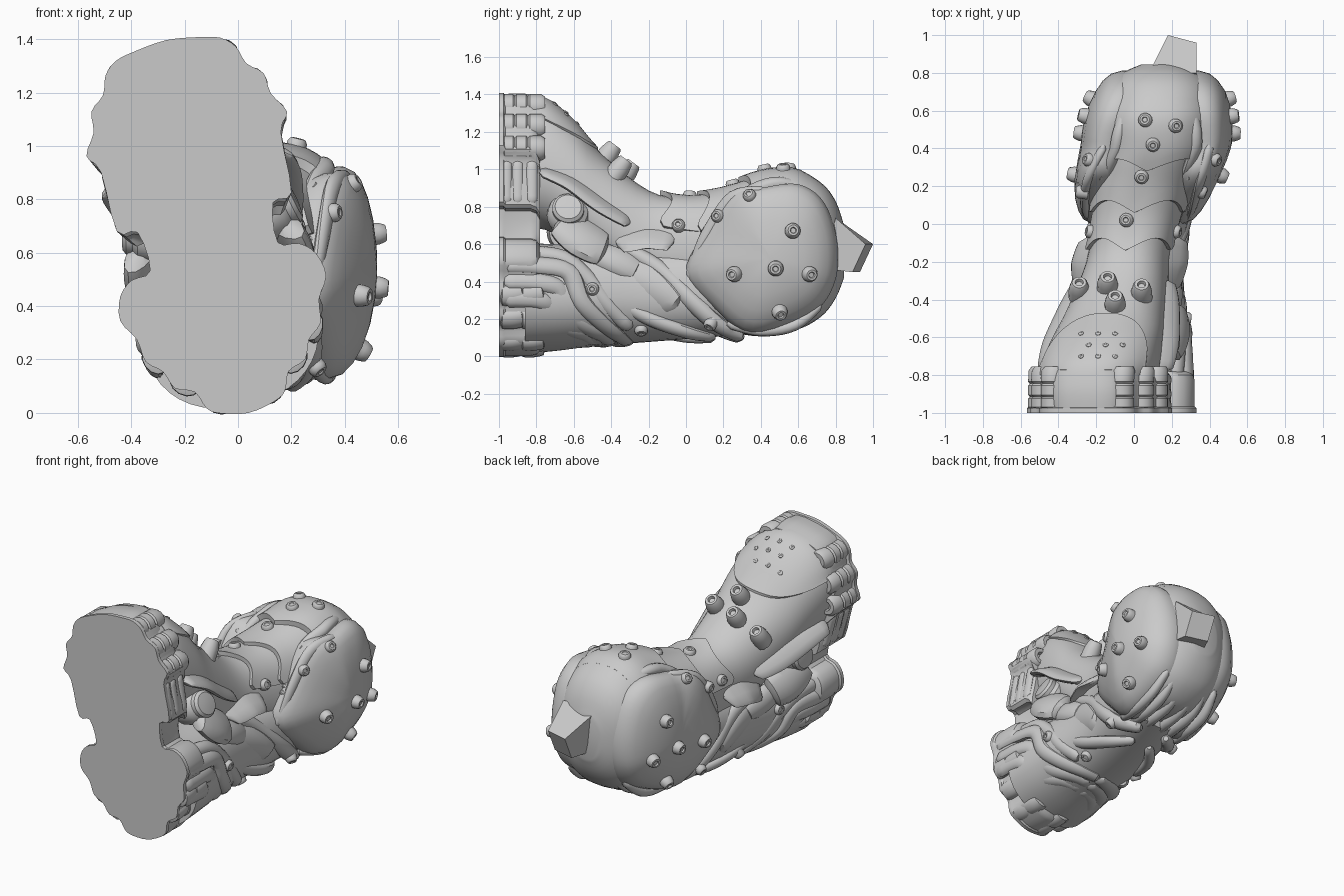
import bpy, bmesh
from math import sin, cos, pi, radians, sqrt
from mathutils import Vector
from mathutils.bvhtree import BVHTree

if "Cube" in bpy.data.objects:
    bpy.data.objects.remove(bpy.data.objects["Cube"])

grey = bpy.data.materials.new("plain grey")
grey.use_nodes = True
grey.diffuse_color = (0.59, 0.59, 0.59, 1)
grey.node_tree.nodes["Principled BSDF"].inputs["Base Color"].default_value = grey.diffuse_color

parts = []
hit_verts, hit_faces = [], []


def clamp(t):
    return max(0.0, min(1.0, t))


def place(p):
    """Map symmetric limb space (across, along, up) to the world: the limb twists along y."""
    t = clamp((p.y + 0.8) / 1.2)
    a = radians(12.5) * (1 - t)
    middle = 0.04 + 0.06 * t * t - 0.018 * sin(pi * t) + 0.04 * clamp((p.y - 0.2) / 0.5)
    return Vector((middle + p.x * cos(a) - p.z * sin(a), p.y, p.x * sin(a) + p.z * cos(a)))


def finish(name, bm, mirror=False, local=True):
    if mirror:
        copy = bmesh.ops.duplicate(bm, geom=bm.verts[:] + bm.edges[:] + bm.faces[:])
        for v in copy["geom"]:
            if isinstance(v, bmesh.types.BMVert):
                v.co.x = -v.co.x
    if local:
        for v in bm.verts:
            v.co = place(v.co)
    bmesh.ops.recalc_face_normals(bm, faces=bm.faces)
    mesh = bpy.data.meshes.new(name)
    bm.to_mesh(mesh)
    bm.free()
    mesh.materials.append(grey)
    ob = bpy.data.objects.new(name, mesh)
    bpy.context.scene.collection.objects.link(ob)
    parts.append(ob)
    base = len(hit_verts)
    hit_verts.extend(v.co.copy() for v in mesh.vertices)
    hit_faces.extend([base + i for i in f.vertices] for f in mesh.polygons)


def skin(bm, rings):
    rows = [[bm.verts.new(p) for p in r] for r in rings]
    n = len(rows[0])
    for a, b in zip(rows, rows[1:]):
        for i in range(n):
            bm.faces.new((a[i], a[(i + 1) % n], b[(i + 1) % n], b[i]))
    bm.faces.new(rows[0][::-1])
    bm.faces.new(rows[-1])


def curve(points, n=4, closed=False):
    """Smooth line through the points."""
    p = [Vector(q) for q in points]
    count = len(p)
    pick = (lambda i: p[i % count]) if closed else (lambda i: p[max(0, min(count - 1, i))])
    out = []
    for i in range(count if closed else count - 1):
        a, b, c, d = (pick(i + k) for k in (-1, 0, 1, 2))
        for k in range(n):
            t = k / n
            out.append(b + (c - a) * (t / 2) + (a * 2 - b * 5 + c * 4 - d) * (t * t / 2)
                       + (b * 3 - a - c * 3 + d) * (t ** 3 / 2))
    return out if closed else out + [p[-1]]


def surf(st, y, a, grow=1.0):
    """Point on a limb surface at y and angle a from the top."""
    i = 0
    while i < len(st) - 2 and st[i + 1][0] < y:
        i += 1
    s = st[i].lerp(st[i + 1], clamp((y - st[i][0]) / (st[i + 1][0] - st[i][0])))
    squash = lambda w: abs(w) ** 0.88 * (1 if w > 0 else -1)
    return Vector((s[2] * squash(sin(a)) * grow, y, s[1] + s[3] * squash(cos(a)) * grow))


def limb(name, st):
    bm = bmesh.new()
    skin(bm, [[surf(st, s[0], 2 * pi * k / 40) for k in range(40)] for s in st])
    finish(name, bm)


def patch(name, st, spread, start, end, lift0, lift1):
    """Raised plate lying on top of a limb."""
    bm, rings, steps = bmesh.new(), [], 8
    for i in range(29):
        a = spread * (i / 14 - 1)
        ys = [start(a) + (end(a) - start(a)) * k / steps for k in range(steps + 1)]
        outer = [surf(st, y, a, 1 + lift0 + (lift1 - lift0) * k / steps) for k, y in enumerate(ys)]
        rings.append(outer + [surf(st, y, a, 0.93) for y in reversed(ys)])
    skin(bm, rings)
    finish(name, bm)


def strap(bm, points, width, thick, middle=0.4, taper=0.6):
    path = curve(points, 5)
    rings, last = [], len(path) - 1
    for i, p in enumerate(path):
        along = (path[min(i + 1, last)] - path[max(i - 1, 0)]).normalized()
        out = Vector((p.x, 0, p.z - middle)).normalized()
        side = along.cross(out).normalized()
        out = side.cross(along)
        g = taper + (1 - taper) * sin(pi * i / last) ** 0.5 if 0 < i < last else taper * 0.6
        ring = []
        for k in range(12):
            c, s = cos(pi * k / 6), sin(pi * k / 6)
            ring.append(p + side * width * g * c + out * thick * g * s)
        rings.append(ring)
    skin(bm, rings)


def turned(bm, origin, axis, profile, sides=14):
    """Lathe (radius, height) pairs around an axis."""
    axis = Vector(axis).normalized()
    q = axis.to_track_quat('Z', 'Y')
    skin(bm, [[Vector(origin) + q @ Vector((r * cos(2 * pi * k / sides), r * sin(2 * pi * k / sides), h))
               for k in range(sides)] for r, h in profile])


# Cuff with the flat cut face
half = [(0, 0), (.1, .02), (.15, .05), (.18, .12), (.25, .15), (.28, .22), (.335, .27), (.35, .36), (.395, .44),
        (.375, .53), (.32, .58), (.245, .6), (.26, .75), (.335, .77), (.345, 1.0), (.385, 1.07),
        (.34, 1.15), (.33, 1.23), (.275, 1.28), (.25, 1.35), (.2, 1.395), (.12, 1.415), (0, 1.43)]
outline = curve(half + [(-u, v) for u, v in half[-2:0:-1]], 3, True)
bm = bmesh.new()
skin(bm, [[Vector((p.x * s, y, .3 + (p.y - .3) * s)) for p in outline]
          for y, s in ((-1, 1), (-.975, 1), (-.965, .975), (-.83, .975), (-.8, .95), (-.78, .88))])
finish("cut_cuff", bm)

# Barrels, top plate, ribbed panels and lower ridges on the cuff
bm = bmesh.new()
barrel = [(.05, 0), (.068, .015), (.068, .06), (.058, .07), (.068, .08), (.068, .13), (.058, .14),
          (.068, .15), (.068, .21), (.055, .23), (.03, .23), (.025, .2)]
for u, v in ((.185, 1.325), (.265, 1.2), (.31, 1.07)):
    turned(bm, (u, -.985, v), (0, 1, 0), barrel)
finish("cuff_barrels", bm, True)
bm = bmesh.new()
strap(bm, [(0, -.99, 1.385), (0, -.88, 1.39), (0, -.76, 1.37)], .17, .035, .4, .95)
finish("cuff_top_plate", bm)
bm = bmesh.new()
for y in (-.96, -.9, -.825):
    strap(bm, [(.315, y, .77), (.32, y, .88), (.325, y, 1.0)], .033, .022, .88, .95)
finish("cuff_panels", bm, True)
bm = bmesh.new()
for u, v in ((.3, .27), (.21, .16), (.09, .06)):
    for y in (-.93, -.82):
        strap(bm, [(u, y - .06, v), (u, y, v), (u, y + .06, v + .01)], .06, .045, .4, .9)
finish("cuff_ridges", bm, True)

# Limb cores
arm = curve([(-.86, 1.06, .31, .35), (-.75, 1.05, .31, .35), (-.6, .94, .29, .33), (-.45, .79, .26, .3),
             (-.2, .62, .22, .27), (0, .58, .23, .27), (.2, .56, .26, .33), (.4, .56, .3, .41),
             (.58, .57, .32, .43), (.72, .57, .28, .36), (.8, .57, .2, .26), (.845, .56, .1, .14)])
limb("arm_and_head_core", arm)
lower = curve([(-.86, .32, .33, .29), (-.7, .32, .32, .28), (-.5, .33, .3, .27), (-.2, .34, .26, .26),
               (.1, .36, .26, .26), (.35, .4, .25, .28)])
limb("lower_arm_core", lower)

# Domed plate and overlapping scales on top
dome = radians(62)
patch("dome_plate", arm, dome, lambda a: -.8,
      lambda a: -.77 + .3 * sqrt(max(0, 1 - (a / dome) ** 2)), .01, .05)
for name, y0, y1 in (("front", -.14, .14), ("middle", .06, .36), ("rear", .28, .66)):
    patch(name + "_scale", arm, radians(76), lambda a: y0 + .065 * abs(sin(2.6 * a)),
          lambda a: y1, .1, .0)

# Side hubs and the shoulder straps
bm = bmesh.new()
turned(bm, (.2, -.63, .72), (1, 0, .25), [(.1, -.05), (.115, .02), (.105, .07), (.085, .09), (.085, .115),
                                         (.07, .13), (.03, .135)], 24)
strap(bm, [(.27, -.68, .68), (.28, -.56, .59), (.26, -.43, .53)], .125, .06)
finish("side_hubs", bm, True)
bm = bmesh.new()
strap(bm, [(.3, -.78, .95), (.285, -.62, .89), (.25, -.45, .78), (.21, -.3, .7)], .1, .03)
strap(bm, [(.2, -.38, .6), (.195, -.22, .64), (.2, -.06, .62)], .15, .03)
finish("shoulder_straps", bm, True)

# Nested chevron bands wrapping the lower arm
bm = bmesh.new()
for d in (0, .09, .18):
    strap(bm, [(.345 - d * .2, -.97, .43 - d), (.34 - d * .2, -.8, .425 - d),
               (.32 - d * .25, -.63 - d * .6, .4 - d), (.29 - d * .4, -.56 - d, .25 - d * .4),
               (.22 - d * .2, -.46 - d, .16 - d * .2), (.12, -.36 - d, .1), (0, -.32 - d, .085)],
          .05, .032, .33, .95)
strap(bm, [(.3, -.84, .5), (.3, -.66, .48), (.28, -.53, .38), (.25, -.42, .24), (.18, -.3, .13)],
      .045, .035, .33, .9)
finish("chevron_bands", bm, True)

# Braided pads running down to the head
bm = bmesh.new()
strap(bm, [(.24, -.5, .53), (.24, -.38, .48), (.225, -.26, .42)], .08, .05)
strap(bm, [(.215, -.34, .46), (.22, -.2, .36), (.22, -.05, .24)], .1, .05)
strap(bm, [(.21, -.36, .57), (.21, -.16, .46), (.23, .02, .29), (.2, .16, .17), (.1, .3, .1)], .05, .045)
strap(bm, [(.22, -.4, .28), (.21, -.2, .18), (.16, 0, .12), (.06, .15, .1)], .04, .035)
finish("braided_pads", bm, True)

# Side shells of the head with a raised lip
rim = curve([(0, .43), (.1, .65), (.25, .87), (.4, .9), (.6, .92), (.74, .82), (.81, .6), (.79, .38),
             (.66, .22), (.35, .12), (.15, .25)], 5, True)


def edge(p):
    return .29 - .1 * clamp((p.x - .45) / .4) - .08 * clamp((.4 - p.y) / .3) - .05 * clamp(1 - p.x * 5)


mid = Vector((.45, .53))
bm = bmesh.new()
rings = []
for s, drop in ((.9, .14), (.99, .05), (1, 0), (.95, 0), (.85, 0), (.7, 0), (.5, 0), (.25, 0), (.06, 0)):
    ring = []
    for p in rim:
        q = mid + (p - mid) * s
        ring.append(Vector((edge(p) - drop + (.4 - edge(p)) * sqrt(1 - s * s) * (drop == 0), q.x, q.y)))
    rings.append(ring)
skin(bm, rings)
finish("side_shells", bm, True)
bm = bmesh.new()
strap(bm, [(.24, .02, .4), (.27, .06, .52), (.29, .12, .66), (.3, .25, .85), (.28, .42, .89)],
      .03, .025, .55, .8)
strap(bm, [(.2, .22, .77), (.21, .34, .88), (.2, .5, .93), (.13, .7, .88)], .035, .03, .55)
finish("shell_lips", bm, True)

# Teeth between the shell and the scales
bm = bmesh.new()
for i in range(8):
    t = i / 7
    turned(bm, (.265 - .01 * t, .1 + .17 * t, .58 + .24 * t), (-.5, -.5, .5),
           [(.02, -.03), (.02, .03), (.012, .05)], 8)
finish("teeth", bm, True)

# Ribs under the head
bm = bmesh.new()
for u in (.05, .13, .21):
    strap(bm, [(u, .22, .17), (u, .4, .14), (u, .58, .17), (u * .9, .72, .28)], .032, .035, .55)
finish("under_ribs", bm, True)

# Tapered block at the back
bm = bmesh.new()
skin(bm, [[(.08, .8, .74), (.33, .8, .74), (.33, .73, .47), (.08, .73, .47)],
          [(.18, 1, .6), (.33, .96, .6), (.33, .89, .45), (.18, .93, .45)]])
finish("back_block", bm, local=False)

# Studs and pegs seated on whatever surface lies below them
tree = BVHTree.FromPolygons(hit_verts, hit_faces)


def studs(name, rays, r, h, lean=None):
    bm = bmesh.new()
    for origin, direction in rays:
        spot, normal, _, _ = tree.ray_cast(Vector(origin), Vector(direction))
        if spot:
            if normal.dot(Vector(direction)) > 0:
                normal = -normal
            turned(bm, spot, lean or normal, [(r * 1.15, -.04), (r * 1.1, h * .35), (r * .9, h * .85),
                                              (r * .75, h), (r * .45, h), (r * .35, h * .8)])
    finish(name, bm, local=False)


def from_sides(spots):
    return [((s * 2, y, z), (-s, 0, 0)) for s in (1, -1) for y, z in spots]


def from_top(spots):
    return [((x, y, 3), (0, 0, -1)) for x, y in spots]


studs("shell_studs", from_sides([(.57, .67), (.48, .47), (.26, .44), (.66, .44), (.5, .24)]), .038, .045)
studs("arm_studs", from_sides([(-.04, .7), (.17, .75), (.34, .86), (-.5, .36), (-.24, .14), (.13, .17)]),
      .032, .025)
studs("scale_studs", from_top([(.06, .55), (.22, .52), (.1, .42), (.04, .25), (-.04, .02)]), .034, .025)
studs("arm_pegs", from_top([(-.29, -.36), (-.14, -.33), (.04, -.37), (-.1, -.43)]), .05, .085, (0, .6, .8))
studs("dome_dimples", from_top([(-.28 + .09 * i + .04 * (j % 2), -.7 + .06 * j)
                                for i in range(3) for j in range(3)]), .013, .006)

# Smooth shading that keeps sharp edges
bpy.ops.object.select_all(action='DESELECT')
for ob in parts:
    ob.select_set(True)
bpy.context.view_layer.objects.active = parts[0]
bpy.ops.object.shade_smooth_by_angle(angle=radians(35))
